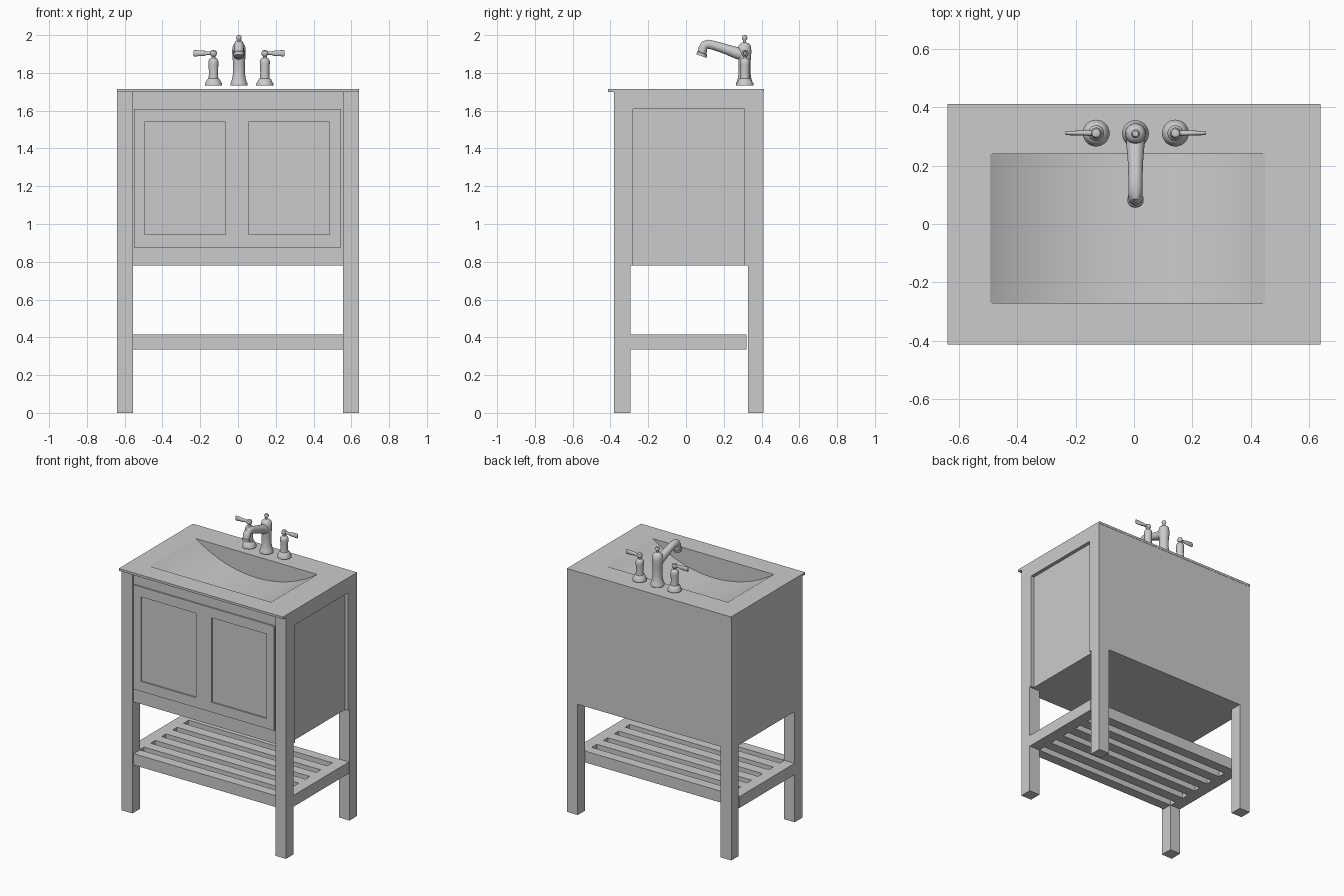
import bpy, bmesh, math
from mathutils import Vector

if "Cube" in bpy.data.objects:
    bpy.data.objects.remove(bpy.data.objects["Cube"])


def boxes(name, bounds):
    """One object from a list of (x0, x1, y0, y1, z0, z1) boxes."""
    bm = bmesh.new()
    for x0, x1, y0, y1, z0, z1 in bounds:
        verts = bmesh.ops.create_cube(bm, size=1)["verts"]
        for v in verts:
            v.co = Vector((x1 if v.co.x > 0 else x0,
                           y1 if v.co.y > 0 else y0,
                           z1 if v.co.z > 0 else z0))
    return finish(name, bm)


def finish(name, bm, smooth=False):
    bmesh.ops.recalc_face_normals(bm, faces=bm.faces)
    me = bpy.data.meshes.new(name)
    bm.to_mesh(me)
    bm.free()
    ob = bpy.data.objects.new(name, me)
    bpy.context.collection.objects.link(ob)
    if smooth:
        bpy.ops.object.select_all(action='DESELECT')
        bpy.context.view_layer.objects.active = ob
        ob.select_set(True)
        bpy.ops.object.shade_smooth_by_angle(angle=math.radians(40))
    return ob


def lathe(name, x, y, profile, steps=32):
    """Spin (radius, z) points about a vertical axis."""
    bm = bmesh.new()
    vs = [bm.verts.new((r, 0, z)) for r, z in profile]
    edges = [bm.edges.new(p) for p in zip(vs, vs[1:])]
    bmesh.ops.spin(bm, geom=vs + edges, axis=(0, 0, 1), cent=(0, 0, 0),
                   angle=math.tau, steps=steps, use_duplicate=False)
    bmesh.ops.remove_doubles(bm, verts=bm.verts, dist=1e-5)
    bmesh.ops.translate(bm, verts=bm.verts, vec=(x, y, 0))
    return finish(name, bm, True)


def loft(name, rings, smooth=True):
    """Skin through elliptical rings: (centre, axis_u, axis_v)."""
    bm = bmesh.new()
    n = 24
    loops = []
    for c, u, v in rings:
        c, u, v = Vector(c), Vector(u), Vector(v)
        loops.append([bm.verts.new(c + u * math.cos(math.tau * i / n)
                                   + v * math.sin(math.tau * i / n))
                      for i in range(n)])
    for a, b in zip(loops, loops[1:]):
        for i in range(n):
            j = (i + 1) % n
            bm.faces.new((a[i], a[j], b[j], b[i]))
    bm.faces.new(loops[0])
    bm.faces.new(loops[-1])
    return finish(name, bm, smooth)


# Cabinet carcass: flush at left and back, set back at front and right
cabinet = boxes("cabinet", [(-0.64, 0.615, -0.365, 0.41, 0.78, 1.70)])
boxes("right_side_frame", [(0.57, 0.64, -0.365, -0.28, 0.78, 1.70),
                           (0.57, 0.64, 0.31, 0.41, 0.78, 1.70),
                           (0.57, 0.64, -0.28, 0.31, 1.61, 1.70)])

# Legs
for side, x0, x1 in (("left", -0.64, -0.557), ("right", 0.557, 0.64)):
    boxes("front_leg_" + side, [(x0, x1, -0.38, -0.295, 0, 1.70)])
    boxes("back_leg_" + side, [(x0, x1, 0.327, 0.41, 0, 0.78)])

# Doors: raised frame around two sunken panels
yf, yb = -0.375, -0.36
boxes("door_frame", [(-0.55, 0.545, yf, yb, 0.875, 0.945),
                     (-0.55, 0.545, yf, yb, 1.54, 1.61),
                     (-0.55, -0.495, yf, yb, 0.945, 1.54),
                     (-0.065, 0.055, yf, yb, 0.945, 1.54),
                     (0.485, 0.545, yf, yb, 0.945, 1.54)])

# Slatted shelf
z0, z1, pitch, gap = 0.335, 0.415, 0.122, 0.05
shelf = [(s * 0.60 - 0.04, s * 0.60 + 0.04, -0.30, 0.32, z0, z1) for s in (-1, 1)]
shelf.append((-0.56, 0.56, -0.365, -0.295, z0, z1))
shelf += [(-0.56, 0.56, -0.245 + i * pitch, -0.245 + (i + 1) * pitch - gap, z0, z1)
          for i in range(4)]
shelf.append((-0.56, 0.56, 0.25, 0.32, z0, z1))
boxes("slatted_shelf", shelf)

# Countertop with a basin scooped out by a wide arc
counter = boxes("countertop", [(-0.64, 0.64, -0.413, 0.412, 1.70, 1.716)])
xa, xb, ya, yb2, top, sag = -0.495, 0.45, -0.272, 0.24, 1.716, 0.15
xc, half = (xa + xb) / 2, (xb - xa) / 2
rad = (half ** 2 + sag ** 2) / (2 * sag)
ang = math.asin(half / rad)
bm = bmesh.new()
pts = [(xa, 1.80)]
for i in range(33):
    t = -ang + 2 * ang * i / 32
    pts.append((xc + rad * math.sin(t), top - sag + rad * (1 - math.cos(t))))
pts.append((xb, 1.80))
face = bm.faces.new([bm.verts.new((x, ya, z)) for x, z in pts])
ext = bmesh.ops.extrude_face_region(bm, geom=[face])["geom"]
bmesh.ops.translate(bm, vec=(0, yb2 - ya, 0),
                    verts=[g for g in ext if isinstance(g, bmesh.types.BMVert)])
cutter = finish("basin_cutter", bm, True)
cutter.hide_render = True
cutter.hide_viewport = True
cutter.display_type = 'WIRE'
for ob in (counter, cabinet):
    mod = ob.modifiers.new("basin", 'BOOLEAN')
    mod.operation = 'DIFFERENCE'
    mod.solver = 'EXACT'
    mod.object = cutter

# Tap handles: turned post with a flat flared lever pointing outward
post = [(0, 1.732), (0.046, 1.732), (0.046, 1.742), (0.038, 1.755), (0.034, 1.765),
        (0.026, 1.770), (0.024, 1.80), (0.026, 1.845), (0.027, 1.86), (0.022, 1.873),
        (0.011, 1.88), (0.010, 1.888), (0.017, 1.895), (0.019, 1.905),
        (0.014, 1.917), (0, 1.922)]
for side, s, x in (("left", -1, -0.13), ("right", 1, 0.142)):
    lathe("tap_post_" + side, x, 0.312, post)
    loft("tap_lever_" + side,
         [((x + s * d, 0.312, 1.904), (0, w, 0), (0, 0, h))
          for d, w, h in ((0.0, 0.010, 0.010), (0.035, 0.009, 0.009),
                          (0.045, 0.009, 0.013), (0.10, 0.007, 0.017),
                          (0.105, 0.005, 0.014))])

# Spout column with finial
lathe("spout_column", 0.005, 0.31,
      [(0, 1.732), (0.046, 1.732), (0.046, 1.742), (0.040, 1.755), (0.036, 1.77),
       (0.031, 1.80), (0.031, 1.85), (0.035, 1.89), (0.036, 1.92), (0.032, 1.945),
       (0.020, 1.957), (0.008, 1.962), (0.008, 1.972), (0.014, 1.98),
       (0.015, 1.988), (0.010, 1.998), (0, 2.0)])

# Spout arm: rises forward, then turns down at the tip
path = [(0.31, 1.895, 0.032, 10), (0.27, 1.905, 0.031, 15), (0.21, 1.926, 0.026, 18),
        (0.15, 1.945, 0.024, 18), (0.118, 1.952, 0.024, 8), (0.098, 1.945, 0.025, -30),
        (0.089, 1.925, 0.025, -60), (0.086, 1.907, 0.024, -68),
        (0.085, 1.904, 0.028, -70), (0.082, 1.889, 0.028, -70)]
rings = []
for y, z, r, deg in path:
    a = math.radians(deg)
    rings.append(((0.005, y, z), (r, 0, 0), (0, r * math.sin(a), r * math.cos(a))))
loft("spout_arm", rings)
